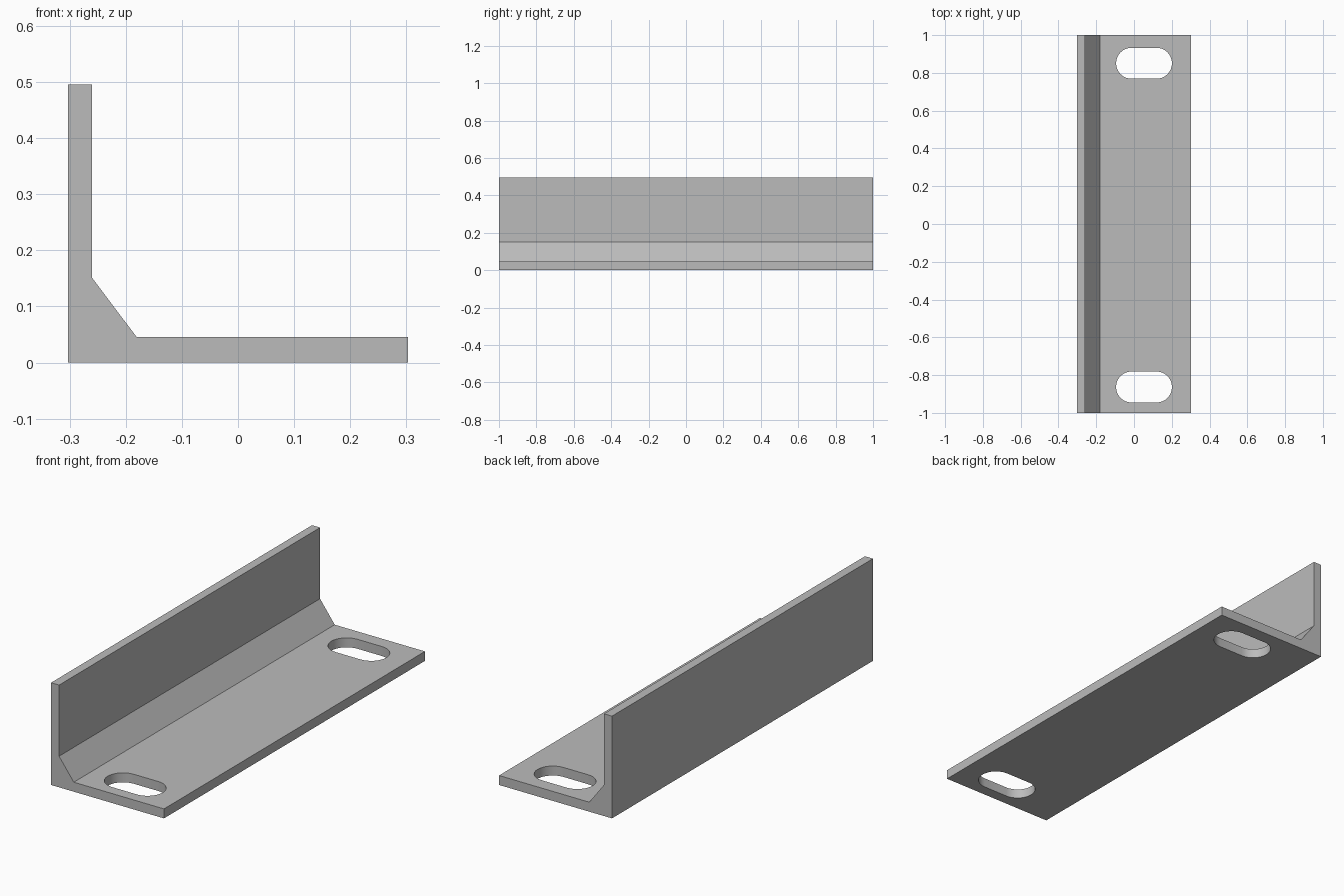
import bpy, bmesh, math

cube = bpy.data.objects.get("Cube")
if cube:
    bpy.data.objects.remove(cube, do_unlink=True)

steel = bpy.data.materials.new("grey steel")
steel.use_nodes = True
GREY = (0.5, 0.5, 0.5, 1)
steel.diffuse_color = GREY
steel.node_tree.nodes["Principled BSDF"].inputs["Base Color"].default_value = GREY


def prism(name, points, direction):
    """Extrude a flat outline along a direction into a solid."""
    bm = bmesh.new()
    face = bm.faces.new([bm.verts.new(p) for p in points])
    moved = bmesh.ops.extrude_face_region(bm, geom=[face])["geom"]
    bmesh.ops.translate(bm, vec=direction,
                        verts=[v for v in moved if isinstance(v, bmesh.types.BMVert)])
    bmesh.ops.recalc_face_normals(bm, faces=bm.faces)
    mesh = bpy.data.meshes.new(name)
    bm.to_mesh(mesh)
    bm.free()
    mesh.materials.append(steel)
    obj = bpy.data.objects.new(name, mesh)
    bpy.context.collection.objects.link(obj)
    return obj


# Angle bracket: L section with a sloped inner corner
HALF_WIDTH, HALF_LENGTH, HEIGHT, THICK = 0.303, 1.0, 0.496, 0.046
section = [(-HALF_WIDTH, 0), (HALF_WIDTH, 0), (HALF_WIDTH, THICK), (-0.181, THICK),
           (-0.26, 0.151), (-0.26, HEIGHT), (-HALF_WIDTH, HEIGHT)]
bracket = prism("angle_bracket", [(x, -HALF_LENGTH, z) for x, z in section],
                (0, 2 * HALF_LENGTH, 0))


# Rounded slots through the base flange
def slot_outline(cx, cy, radius, reach, steps=16):
    points = []
    for side in (1, -1):
        for i in range(steps + 1):
            a = math.pi * (i / steps - 0.5)
            points.append((cx + side * (reach + radius * math.cos(a)),
                           cy + side * radius * math.sin(a), -0.1))
    return points


cutters = []
for label, y in (("front", -0.863), ("back", 0.851)):
    cutter = prism(label + "_slot_cutter", slot_outline(0.053, y, 0.082, 0.066), (0, 0, 0.3))
    cutter.hide_render = True
    cutters.append(cutter)
    cut = bracket.modifiers.new(label + " slot", 'BOOLEAN')
    cut.operation = 'DIFFERENCE'
    cut.solver = 'EXACT'
    cut.object = cutter

# Apply the cuts, drop the cutters, and smooth the slot ends
bpy.ops.object.select_all(action='DESELECT')
bracket.select_set(True)
bpy.context.view_layer.objects.active = bracket
for modifier in list(bracket.modifiers):
    bpy.ops.object.modifier_apply(modifier=modifier.name)
for cutter in cutters:
    bpy.data.objects.remove(cutter, do_unlink=True)
bpy.ops.object.shade_smooth_by_angle(angle=math.radians(30))
